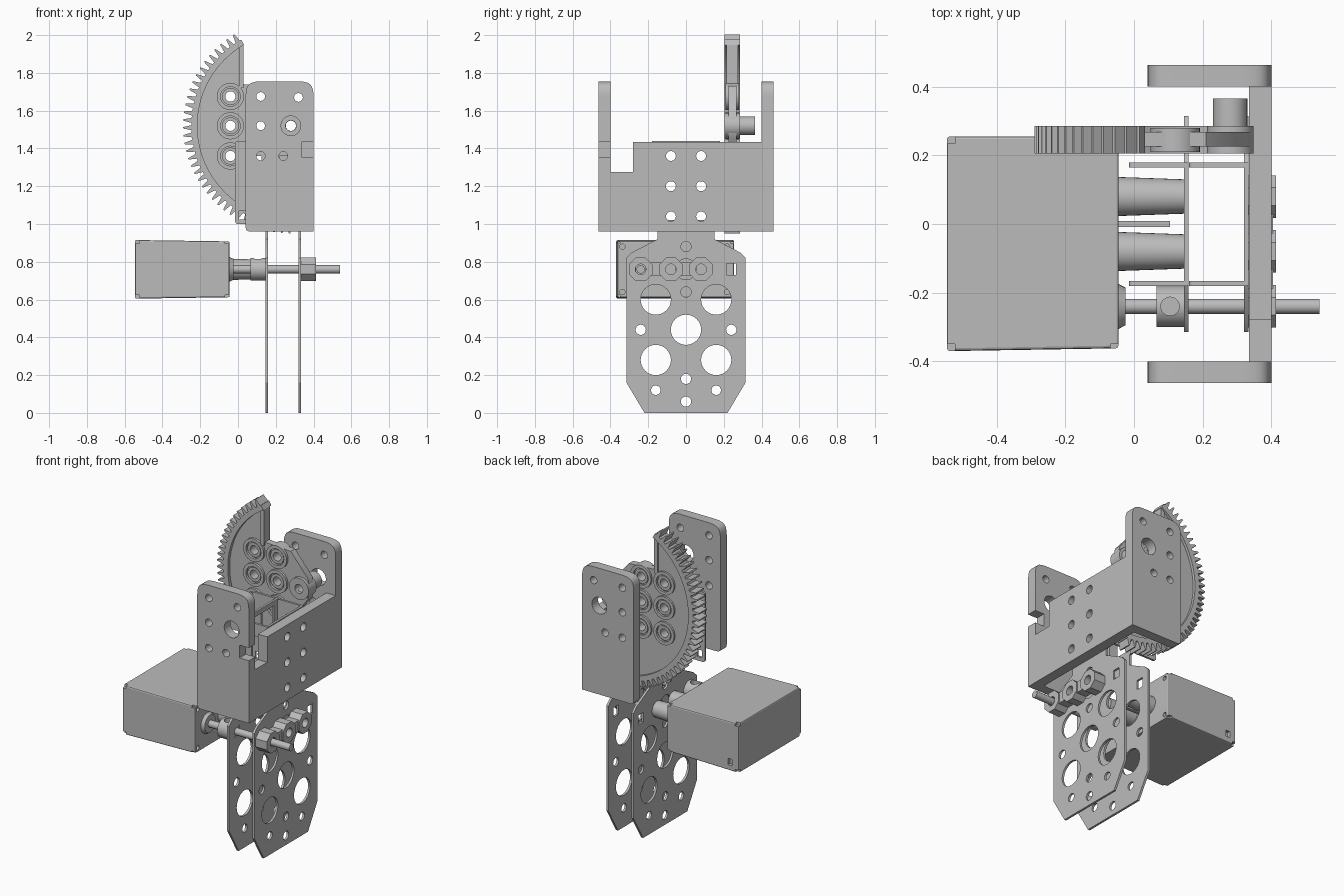
import bpy, bmesh, math
from math import sin, cos, pi, radians
from mathutils import Matrix, Vector

cube = bpy.data.objects.get("Cube")
if cube:
    bpy.data.objects.remove(cube, do_unlink=True)

grey = bpy.data.materials.new("plain grey")
grey.use_nodes = True
COLOR = (0.5, 0.5, 0.5, 1)
grey.diffuse_color = COLOR
grey.node_tree.nodes["Principled BSDF"].inputs["Base Color"].default_value = COLOR

# Sheet axes: the columns are the directions of u, v and thickness
FRAMES = {"x": ((0, 1, 0), (0, 0, 1), (1, 0, 0)),
          "y": ((1, 0, 0), (0, 0, 1), (0, 1, 0)),
          "z": ((1, 0, 0), (0, 1, 0), (0, 0, 1))}


def circle(u, v, r, n=32):
    return [(u + r * cos(2 * pi * i / n), v + r * sin(2 * pi * i / n)) for i in range(n)]


def rect(u0, u1, v0, v1):
    return [(u0, v0), (u1, v0), (u1, v1), (u0, v1)]


def rounded(points, radii, n=6):
    """Round polygon corners with a quadratic arc."""
    out = []
    for i, (p, r) in enumerate(zip(points, radii)):
        p = Vector(p)
        if not r:
            out.append(tuple(p))
            continue
        a = p + (Vector(points[i - 1]) - p).normalized() * r
        b = p + (Vector(points[(i + 1) % len(points)]) - p).normalized() * r
        for k in range(n + 1):
            t = k / n
            q = a.lerp(p, t).lerp(p.lerp(b, t), t)
            q = q + (p - q) * 0.15 * sin(pi * t)
            out.append(tuple(q))
    return out


def finish(obj):
    obj.data.materials.clear()
    obj.data.materials.append(grey)
    bpy.ops.object.select_all(action="DESELECT")
    obj.select_set(True)
    bpy.context.view_layer.objects.active = obj
    bpy.ops.object.shade_smooth_by_angle(angle=radians(30))
    return obj


def sheet(name, axis, lo, hi, outline, holes=()):
    """Extrude a filled outline with holes between lo and hi on an axis."""
    curve = bpy.data.curves.new(name, "CURVE")
    curve.dimensions = "2D"
    curve.fill_mode = "BOTH"
    curve.extrude = (hi - lo) / 2
    for loop in [outline, *holes]:
        spline = curve.splines.new("POLY")
        spline.points.add(len(loop) - 1)
        for pt, (u, v) in zip(spline.points, loop):
            pt.co = (u, v, 0, 1)
        spline.use_cyclic_u = True
    temp = bpy.data.objects.new(name + "_curve", curve)
    bpy.context.collection.objects.link(temp)
    bpy.context.view_layer.update()
    graph = bpy.context.evaluated_depsgraph_get()
    mesh = bpy.data.meshes.new_from_object(temp.evaluated_get(graph))
    bpy.data.objects.remove(temp, do_unlink=True)
    frame = Matrix(FRAMES[axis]).transposed().to_4x4()
    mesh.transform(frame @ Matrix.Translation((0, 0, (lo + hi) / 2)))
    bm = bmesh.new()
    bm.from_mesh(mesh)
    bmesh.ops.remove_doubles(bm, verts=bm.verts, dist=1e-5)
    bmesh.ops.recalc_face_normals(bm, faces=bm.faces)
    bm.to_mesh(mesh)
    bm.free()
    mesh.name = name
    obj = bpy.data.objects.new(name, mesh)
    bpy.context.collection.objects.link(obj)
    return finish(obj)


def rod(name, x0, x1, y, z, r0, r1=None):
    """Cylinder or cone along x."""
    bm = bmesh.new()
    bmesh.ops.create_cone(bm, cap_ends=True, segments=32, radius1=r0,
                          radius2=r0 if r1 is None else r1, depth=x1 - x0)
    bm.transform(Matrix.Translation(((x0 + x1) / 2, y, z)) @ Matrix.Rotation(pi / 2, 4, "Y"))
    mesh = bpy.data.meshes.new(name)
    bm.to_mesh(mesh)
    bm.free()
    obj = bpy.data.objects.new(name, mesh)
    bpy.context.collection.objects.link(obj)
    return finish(obj)


def cut(obj, cutter):
    mod = obj.modifiers.new("cut", "BOOLEAN")
    mod.operation = "DIFFERENCE"
    mod.solver = "EXACT"
    mod.object = cutter
    bpy.context.view_layer.objects.active = obj
    bpy.ops.object.modifier_apply(modifier=mod.name)
    bpy.data.objects.remove(cutter, do_unlink=True)


# Main U bracket: drilled wall and two rounded side plates
wall = [(-0.4, 0.96), (0.4, 0.96), (0.4, 1.435), (-0.28, 1.435), (-0.28, 1.275), (-0.4, 1.275)]
sheet("bracket_wall", "x", 0.335, 0.4, wall,
      [circle(y, z, 0.026) for y in (-0.08, 0.08) for z in (1.04, 1.2, 1.36)])
side_holes = [circle(x, z, 0.023) for x, z in
              ((0.12, 1.675), (0.32, 1.67), (0.12, 1.52), (0.12, 1.36), (0.24, 1.36))]
side_holes.append(circle(0.28, 1.52, 0.052))
base = [(0.04, 0.96), (0.4, 0.96)]
notch = [(0.4, 1.355), (0.335, 1.355), (0.335, 1.435), (0.4, 1.435)]
top = [(0.4, 1.755), (0.04, 1.755)]
sheet("front_side_plate", "y", -0.463, -0.4,
      rounded(base + notch + top, [0.03, 0, 0, 0, 0, 0, 0.08, 0.08]), side_holes)
sheet("back_side_plate", "y", 0.4, 0.463, rounded(base + top, [0.03, 0, 0.08, 0.08]), side_holes)

# Sector gear: toothed rim, thin web, bosses and pivot
CX, CZ = 0.28, 1.52


def polar(r, deg):
    return CX + r * cos(radians(deg)), CZ + r * sin(radians(deg))


START, TEETH, PITCH = 120, 36, 4.2
END = START + TEETH * PITCH
rim = []
for i in range(TEETH):
    a = START + i * PITCH
    rim += [polar(0.527, a), polar(0.527, a + 0.9), polar(0.57, a + 1.9),
            polar(0.57, a + 2.7), polar(0.527, a + 3.7)]
rim.append(polar(0.527, END))
rim += [polar(0.495, END - (END - START) * i / 60) for i in range(61)]
sheet("gear_rim", "y", 0.205, 0.285, rim)
bosses = [(x, z) for x in (-0.04, 0.12) for z in (1.36, 1.52, 1.675)]
web = [polar(0.5, START + (END - START) * i / 60) for i in range(61)]
web += [(0.27, 1.38), (0.33, 1.46), (0.345, 1.52), (0.33, 1.59), (0.21, 1.73), (0.03, 1.74)]
sheet("gear_web", "y", 0.225, 0.268, web,
      [circle(x, z, 0.027) for x, z in bosses + [(CX, CZ)]])
sheet("gear_end_bar", "y", 0.215, 0.275, rect(0.005, 0.03, 1.72, 1.95))
for x, z in bosses:
    sheet("gear_boss", "y", 0.21, 0.28, circle(x, z, 0.072), [circle(x, z, 0.052)])
    sheet("gear_bushing", "y", 0.217, 0.275, circle(x, z, 0.045), [circle(x, z, 0.027)])
sheet("pivot_flange", "y", 0.205, 0.285, circle(CX, CZ, 0.068), [circle(CX, CZ, 0.028)])
sheet("pivot_tube", "y", 0.285, 0.365, circle(CX, CZ, 0.05), [circle(CX, CZ, 0.028)])

# Pair of drilled leg plates with folded upper channels
right_edge = [(0.22, 0), (0.315, 0.16), (0.315, 0.82), (0.285, 0.85), (0.15, 0.92), (0.15, 0.99),
              (0.178, 1.0), (0.178, 1.44)]
leg = right_edge + [(-y, z) for y, z in reversed(right_edge)]
leg_holes = [circle(0, 0.44, 0.08), circle(0, 0.76, 0.055), rect(-0.13, 0.13, 1.02, 1.41)]
leg_holes += [circle(0, z, 0.027) for z in (0.06, 0.18, 0.64, 0.88)]
for s in (-1, 1):
    leg_holes += [circle(s * 0.16, z, 0.08) for z in (0.28, 0.6)]
    leg_holes += [circle(s * 0.16, 0.12, 0.025), circle(s * 0.24, 0.44, 0.027)]
    leg_holes.append(rect(s * 0.24 - 0.026, s * 0.24 + 0.026, 0.73, 0.79))
for x in (0.145, 0.32):
    sheet("leg_plate", "x", x, x + 0.014, leg, leg_holes)
    for y in (-0.18, 0.165):
        sheet("leg_flange", "y", y, y + 0.014,
              rounded(rect(x - 0.16, x + 0.012, 1.0, 1.44), [0.02, 0, 0, 0.02]),
              [rect(x - 0.1, x - 0.02, 1.1, 1.36), rect(x - 0.14, x - 0.105, 1.025, 1.07)])

# Motor box with bevelled edges, recessed corner screws and a side slot
motor = sheet("motor_box", "x", -0.545, -0.045, rect(-0.37, 0.255, 0.605, 0.915))
bevel = motor.modifiers.new("bevel", "BEVEL")
bevel.width = 0.008
bevel.segments = 2
bpy.ops.object.modifier_apply(modifier="bevel")
for v in motor.data.vertices:  # slight draft towards the shaft end
    if v.co.x > -0.1:
        v.co.z += 0.007 if v.co.z < 0.76 else -0.007
        v.co.y += 0.008 if v.co.y < -0.1 else 0
for y in (-0.37, 0.255):
    for z in (0.605, 0.915):
        for x in (-0.545, -0.045):
            cut(motor, sheet("corner_cutter", "x", x - 0.024, x + 0.024,
                             rect(y - 0.02, y + 0.02, z - 0.018, z + 0.018)))
        sy, sz = (-0.337 if y < 0 else 0.218), (0.64 if z < 0.7 else 0.88)
        cut(motor, sheet("screw_cutter", "x", -0.065, 0, circle(sy, sz, 0.014, 16)))
cut(motor, sheet("slot_cutter", "y", 0.235, 0.3, rect(-0.5, -0.47, 0.64, 0.68)))
finish(motor)

# Motor shaft, collar with set screw hole, and support posts
SY, SZ = -0.24, 0.76
rod("shaft_base", -0.05, -0.025, SY, SZ, 0.068, 0.055)
rod("drive_shaft", -0.03, 0.54, SY, SZ, 0.022)
collar = rod("shaft_collar", 0.065, 0.158, SY, SZ, 0.06)
cut(collar, sheet("set_screw_cutter", "z", SZ + 0.025, SZ + 0.1, circle(0.105, SY, 0.027)))
finish(collar)
for y in (-0.08, 0.08):
    rod("support_post", -0.05, 0.146, y, SZ, 0.057, 0.05)
sheet("post_rib", "z", 0.74, 0.78, rect(-0.05, 0.105, -0.009, 0.009))

# Linked octagonal horn outside the outer leg
for y in (-0.24, -0.08, 0.08):
    octagon = [(y + 0.067 * cos(pi / 8 + i * pi / 4), SZ + 0.067 * sin(pi / 8 + i * pi / 4))
               for i in range(8)]
    sheet("horn_octagon", "x", 0.333, 0.413, octagon, [circle(y, SZ, 0.028)])
for y in (-0.16, 0.0):
    sheet("horn_link", "x", 0.333, 0.405, rect(y - 0.03, y + 0.03, SZ - 0.035, SZ + 0.035))
